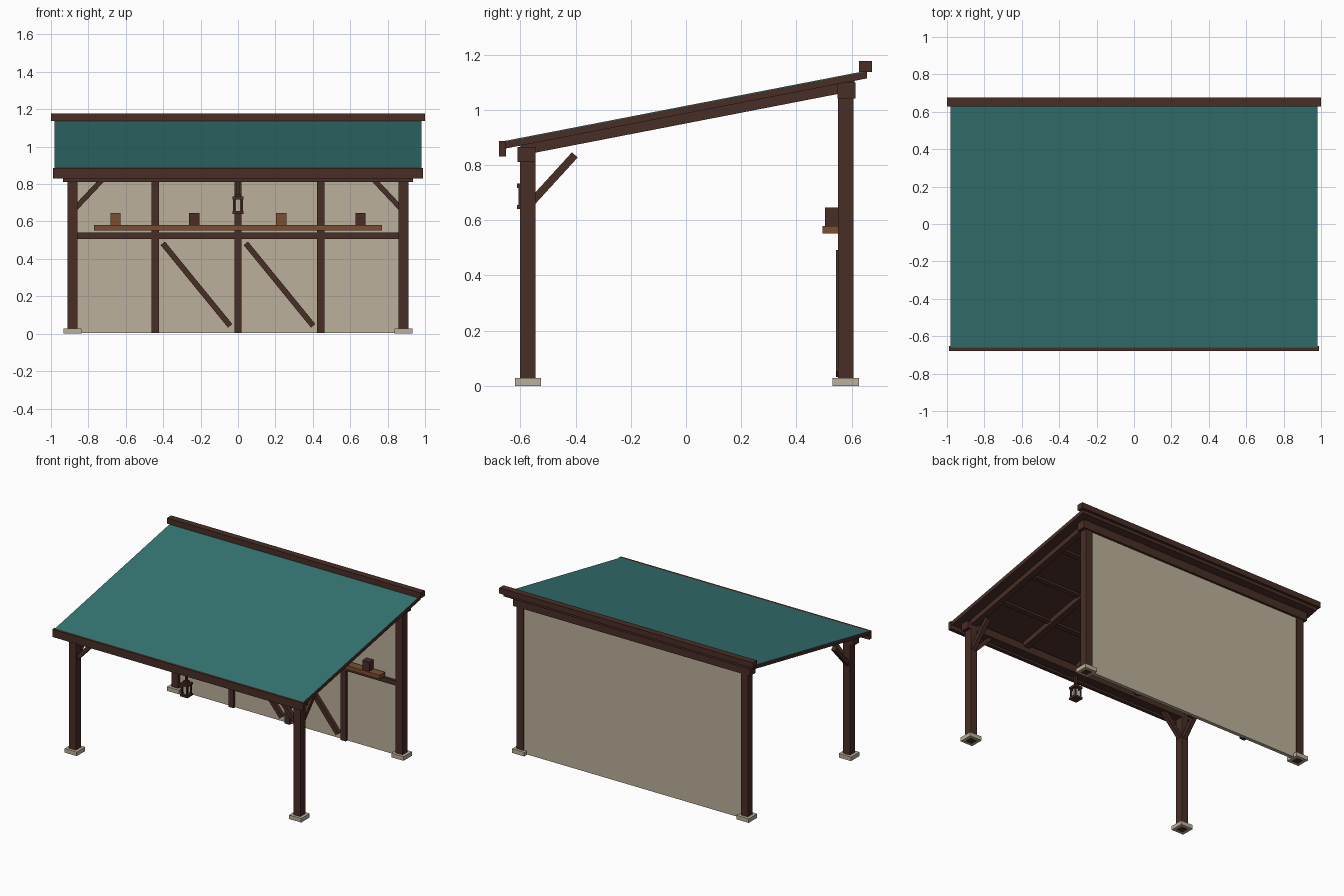
import bpy
import math
from mathutils import Vector

if "Cube" in bpy.data.objects:
    bpy.data.objects.remove(bpy.data.objects["Cube"])


def material(name, rgb):
    m = bpy.data.materials.new(name)
    m.diffuse_color = (*rgb, 1)
    m.use_nodes = True
    m.node_tree.nodes["Principled BSDF"].inputs["Base Color"].default_value = m.diffuse_color
    return m


DARK = material("dark timber", (0.066, 0.027, 0.019))
WOOD = material("warm wood", (0.195, 0.078, 0.030))
TEAL = material("teal roofing", (0.035, 0.180, 0.172))
PALE = material("pale plaster", (0.50, 0.435, 0.325))


def box(name, x, y, z, mat):
    """Box spanning the given (low, high) ranges."""
    spans = (x, y, z)
    bpy.ops.mesh.primitive_cube_add(size=1, location=[sum(s) / 2 for s in spans])
    o = bpy.context.object
    o.scale = [s[1] - s[0] for s in spans]
    bpy.ops.object.transform_apply(location=False, rotation=False, scale=True)
    o.name = name
    o.data.materials.append(mat)
    return o


def around(c, w):
    return (c - w / 2, c + w / 2)


def bar(name, a, b, width, depth, mat):
    """Square-ended bar running from point a to point b."""
    a, b = Vector(a), Vector(b)
    d = b - a
    o = box(name, (-width / 2, width / 2), (-depth / 2, depth / 2),
            (-d.length / 2, d.length / 2), mat)
    o.location = (a + b) / 2
    if abs(d.x) > abs(d.y):      # lean in the xz plane
        o.rotation_euler = (0, math.atan2(d.x, d.z), 0)
    else:                        # lean in the yz plane
        o.rotation_euler = (-math.atan2(d.y, d.z), 0, 0)
    return o


def roof_z(y):
    return 0.887 + 0.194 * (y + 0.66)


def sloped(name, x, y, top, bottom, mat):
    """Slab following the roof pitch, offset vertically below it."""
    verts = [(px, py, roof_z(py) - off) for off in (bottom, top)
             for px, py in ((x[0], y[0]), (x[1], y[0]), (x[1], y[1]), (x[0], y[1]))]
    faces = [(3, 2, 1, 0), (4, 5, 6, 7)]
    faces += [(i, (i + 1) % 4, (i + 1) % 4 + 4, i + 4) for i in range(4)]
    me = bpy.data.meshes.new(name)
    me.from_pydata(verts, [], faces)
    me.materials.append(mat)
    o = bpy.data.objects.new(name, me)
    bpy.context.collection.objects.link(o)
    return o


FY, RY, PX = -0.573, 0.579, 0.885

# Posts on stone footings, with knee braces at the front
for s in (-1, 1):
    for tag, y, top in (("front", FY, 0.84), ("rear", RY, 1.06)):
        box(tag + "_post", around(s * PX, 0.054), around(y, 0.056), (0, top), DARK)
        # Footing is a ring, so the post foot shows underneath
        for e in (-1, 1):
            box(tag + "_footing_side", around(s * PX + e * 0.0375, 0.021),
                around(y, 0.095), (0, 0.029), PALE)
            box(tag + "_footing_end", around(s * PX, 0.054),
                around(y + e * 0.0377, 0.0195), (0, 0.029), PALE)
    bar("side_knee_brace", (s * 0.875, FY, 0.665), (s * 0.715, FY, 0.835), 0.028, 0.03, DARK)
    bar("rear_knee_brace", (s * PX, -0.56, 0.665), (s * PX, -0.403, 0.837), 0.03, 0.028, DARK)

# Long beams
box("front_beam", (-0.935, 0.935), (-0.61, -0.545), (0.812, 0.866), DARK)
box("rear_beam", (-0.935, 0.935), (0.55, 0.614), (1.042, 1.100), DARK)

# Roof
sloped("roof_deck", (-0.98, 0.98), (-0.66, 0.656), 0.003, 0.028, DARK)
sloped("roof_covering", (-0.98, 0.98), (-0.66, 0.656), 0, 0.003, TEAL)
for x in (-0.885, -0.4425, 0, 0.4425, 0.885):
    sloped("rafter", around(x, 0.045), (-0.60, 0.61), 0.028, 0.064, DARK)
for y in (-0.3, 0.0, 0.3):
    sloped("purlin", (-0.9, 0.9), around(y, 0.03), 0.028, 0.043, DARK)
box("eave_fascia", (-0.988, 0.988), (-0.678, -0.652), (0.831, 0.887), DARK)
box("ridge_cap", (-1, 1), (0.628, 0.675), (1.137, 1.177), DARK)

# Rear wall with its timber framing
box("rear_wall", (-0.86, 0.86), (0.572, 0.598), (0.004, 1.045), PALE)
for x in (-0.4425, 0, 0.4425):
    box("wall_stud", around(x, 0.04), (0.553, 0.58), (0.004, 1.045), DARK)
box("wall_rail", (-0.86, 0.86), (0.553, 0.58), (0.507, 0.54), DARK)
for x in (-0.222, 0.222):
    bar("wall_brace", (x - 0.18, 0.557, 0.483), (x + 0.18, 0.557, 0.042), 0.03, 0.028, DARK)

# Shelf with blocks
box("shelf", (-0.77, 0.77), (0.495, 0.555), (0.552, 0.580), WOOD)
for i, x in enumerate((-0.655, -0.235, 0.23, 0.655)):
    box("shelf_block", around(x, 0.056), (0.504, 0.551), (0.58, 0.646), DARK if i % 2 else WOOD)

# Hanging lantern
LY = -0.582
box("lantern_base", around(0, 0.06), around(LY, 0.06), (0.640, 0.655), DARK)
box("lantern_cap", around(0, 0.06), around(LY, 0.06), (0.717, 0.733), DARK)
box("lantern_neck", around(0, 0.032), around(LY, 0.032), (0.733, 0.747), DARK)
box("lantern_hanger", around(0, 0.014), around(LY, 0.014), (0.747, 0.815), DARK)
box("lantern_core", around(0, 0.026), around(LY, 0.026), (0.655, 0.717), PALE)
for sx in (-1, 1):
    for sy in (-1, 1):
        box("lantern_corner", around(sx * 0.021, 0.01), around(LY + sy * 0.021, 0.01),
            (0.655, 0.717), DARK)
